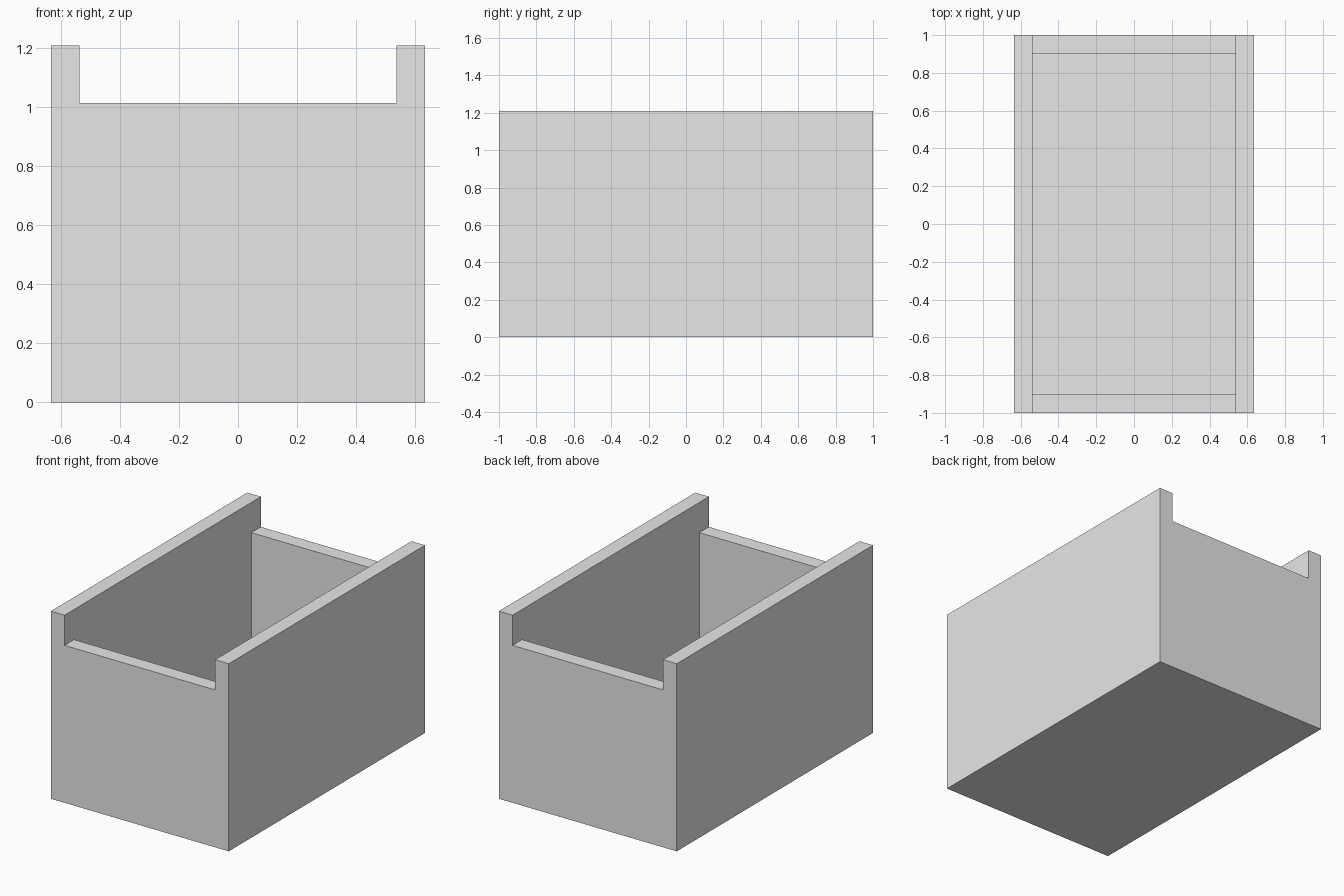
import bpy
import bmesh

cube = bpy.data.objects.get("Cube")
if cube:
    bpy.data.objects.remove(cube, do_unlink=True)

HALF_X, HALF_Y = 0.634, 1.0
WALL = 0.097
SIDE_TOP, END_TOP = 1.21, 1.015
INNER_X, INNER_Y = HALF_X - WALL, HALF_Y - WALL

grey = bpy.data.materials.new("light_grey")
grey.use_nodes = True
grey.diffuse_color = (0.8, 0.8, 0.8, 1)
grey.node_tree.nodes["Principled BSDF"].inputs["Base Color"].default_value = grey.diffuse_color

# U-shaped section: floor with two tall side walls, swept from front to back
section = [(-HALF_X, 0), (HALF_X, 0), (HALF_X, SIDE_TOP), (INNER_X, SIDE_TOP),
           (INNER_X, WALL), (-INNER_X, WALL), (-INNER_X, SIDE_TOP), (-HALF_X, SIDE_TOP)]
bm = bmesh.new()
face = bm.faces.new([bm.verts.new((x, -HALF_Y, z)) for x, z in section])
swept = bmesh.ops.extrude_face_region(bm, geom=[face])["geom"]
moved = [v for v in swept if isinstance(v, bmesh.types.BMVert)]
bmesh.ops.translate(bm, verts=moved, vec=(0, 2 * HALF_Y, 0))
bmesh.ops.recalc_face_normals(bm, faces=bm.faces)
mesh = bpy.data.meshes.new("box_body")
bm.to_mesh(mesh)
bm.free()
body = bpy.data.objects.new("box_body", mesh)
bpy.context.collection.objects.link(body)
mesh.materials.append(grey)

# Lower end walls, set between the sides and standing on the floor
for name, side in (("front_wall", -1), ("back_wall", 1)):
    bpy.ops.mesh.primitive_cube_add(
        size=1, location=(0, side * (HALF_Y - WALL / 2), (WALL + END_TOP) / 2))
    wall = bpy.context.object
    wall.name = wall.data.name = name
    wall.scale = (2 * INNER_X, WALL, END_TOP - WALL)
    bpy.ops.object.transform_apply(location=False, rotation=False, scale=True)
    wall.data.materials.append(grey)
